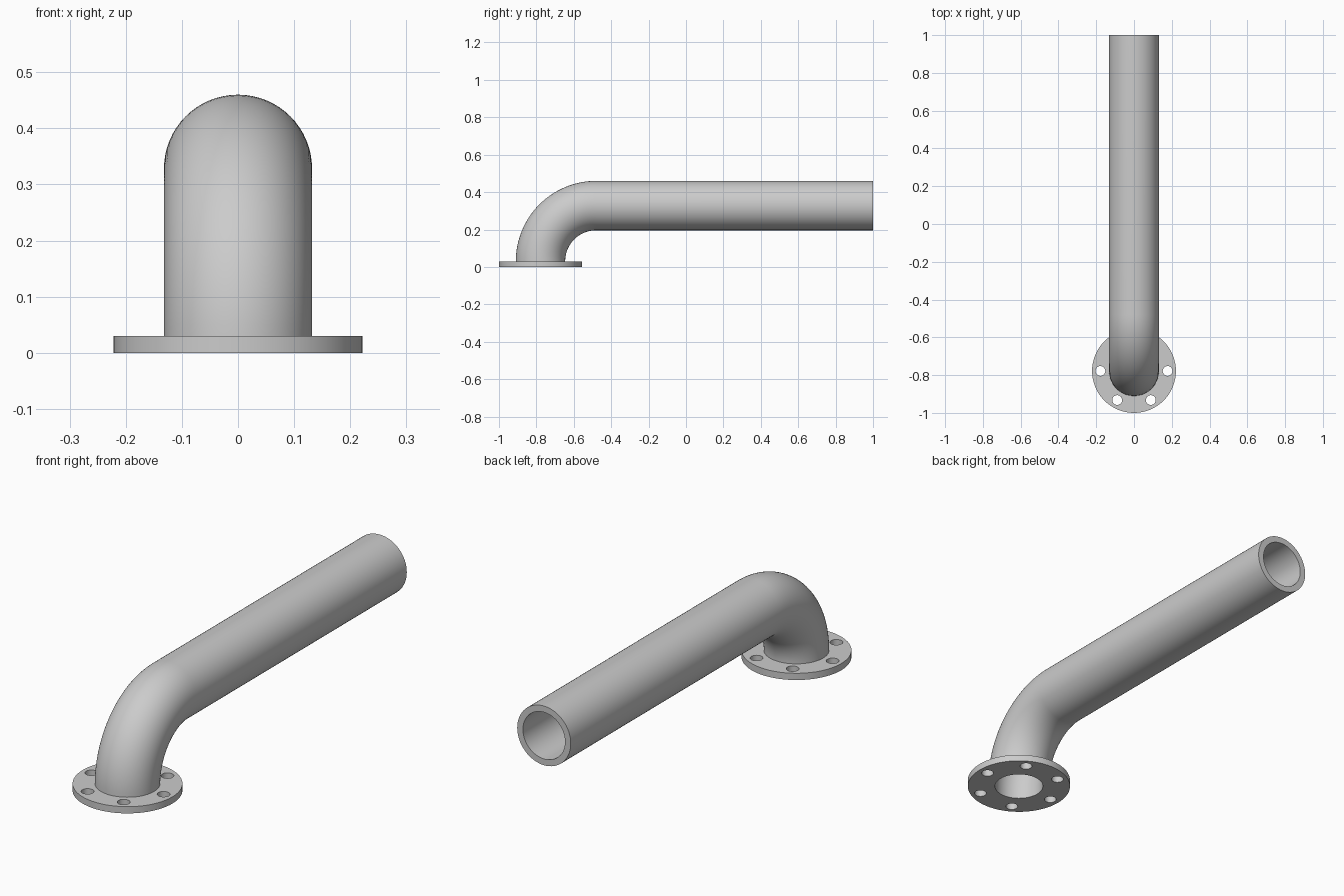
import bpy, bmesh
from math import sin, cos, pi, radians

if "Cube" in bpy.data.objects:
    bpy.data.objects.remove(bpy.data.objects["Cube"])

FLANGE_Y, FLANGE_R, FLANGE_H = -0.778, 0.222, 0.03
OUTER_R, BORE_R, BEND_R = 0.132, 0.104, 0.298
SIDES, BEND_STEPS = 64, 32


def smooth(obj):
    bpy.ops.object.select_all(action='DESELECT')
    obj.select_set(True)
    bpy.context.view_layer.objects.active = obj
    bpy.ops.object.shade_smooth_by_angle(angle=radians(30))


# Flange: filled outline with the bore and six bolt holes, extruded
curve = bpy.data.curves.new("flange", 'CURVE')
curve.dimensions = '2D'
curve.fill_mode = 'BOTH'
curve.extrude = FLANGE_H / 2


def add_circle(x, y, r, n):
    s = curve.splines.new('POLY')
    s.points.add(n - 1)
    for i, p in enumerate(s.points):
        a = 2 * pi * i / n
        p.co = (x + r * cos(a), y + r * sin(a), 0, 1)
    s.use_cyclic_u = True


add_circle(0, 0, FLANGE_R, SIDES)
add_circle(0, 0, BORE_R, SIDES)
for k in range(6):
    add_circle(0.178 * cos(k * pi / 3), 0.178 * sin(k * pi / 3), 0.026, 24)

flange = bpy.data.objects.new("flange", curve)
flange.location = (0, FLANGE_Y, FLANGE_H / 2)
bpy.context.collection.objects.link(flange)
bpy.ops.object.select_all(action='DESELECT')
flange.select_set(True)
bpy.context.view_layer.objects.active = flange
bpy.ops.object.convert(target='MESH')
flange = bpy.context.view_layer.objects.active
bm = bmesh.new()
bm.from_mesh(flange.data)
bmesh.ops.remove_doubles(bm, verts=bm.verts, dist=1e-5)
bmesh.ops.recalc_face_normals(bm, faces=bm.faces)
bm.to_mesh(flange.data)
bm.free()
smooth(flange)

# Pipe: quarter bend then straight run, outer wall out and bore wall back
bend_y = FLANGE_Y + BEND_R
path = []
for i in range(BEND_STEPS + 1):
    t = pi / 2 * i / BEND_STEPS
    path.append((bend_y - BEND_R * cos(t), FLANGE_H + BEND_R * sin(t), t))
path.append((1.0, FLANGE_H + BEND_R, pi / 2))

bm = bmesh.new()


def ring(y, z, t, r):
    verts = []
    for i in range(SIDES):
        a = 2 * pi * i / SIDES
        d = r * sin(a)
        verts.append(bm.verts.new((r * cos(a), y - d * cos(t), z + d * sin(t))))
    return verts


rings = [ring(*p, OUTER_R) for p in path] + [ring(*p, BORE_R) for p in reversed(path)]
for j, a in enumerate(rings):
    b = rings[(j + 1) % len(rings)]
    for i in range(SIDES):
        k = (i + 1) % SIDES
        bm.faces.new((a[i], a[k], b[k], b[i]))
bmesh.ops.recalc_face_normals(bm, faces=bm.faces)
mesh = bpy.data.meshes.new("bent_pipe")
bm.to_mesh(mesh)
bm.free()
pipe = bpy.data.objects.new("bent_pipe", mesh)
bpy.context.collection.objects.link(pipe)
smooth(pipe)
